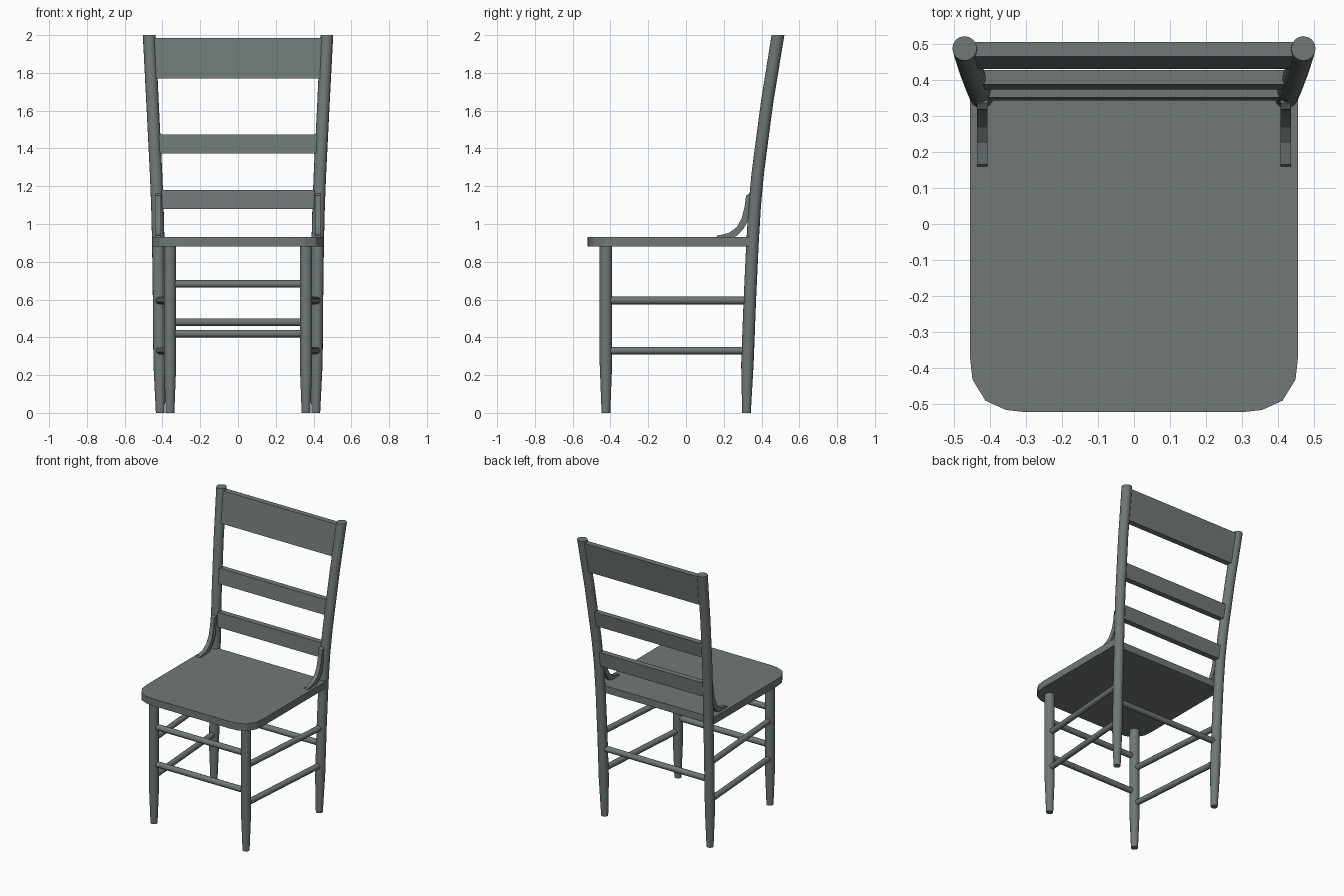
import bpy, bmesh, math
from mathutils import Vector

cube = bpy.data.objects.get("Cube")
if cube:
    bpy.data.objects.remove(cube, do_unlink=True)

COLOR = (0.16, 0.19, 0.183, 1)
paint = bpy.data.materials.new("grey_green_paint")
paint.use_nodes = True
paint.diffuse_color = COLOR
paint.node_tree.nodes["Principled BSDF"].inputs["Base Color"].default_value = COLOR


def finish(name, bm, smooth=False):
    bmesh.ops.recalc_face_normals(bm, faces=bm.faces)
    mesh = bpy.data.meshes.new(name)
    bm.to_mesh(mesh)
    bm.free()
    mesh.materials.append(paint)
    obj = bpy.data.objects.new(name, mesh)
    bpy.context.collection.objects.link(obj)
    if smooth:
        bpy.ops.object.select_all(action='DESELECT')
        bpy.context.view_layer.objects.active = obj
        obj.select_set(True)
        bpy.ops.object.shade_smooth_by_angle(angle=math.radians(40))
    return obj


def loft(name, rings, smooth=False):
    """Skin a closed solid through rings of equal point count."""
    bm = bmesh.new()
    loops = [[bm.verts.new(p) for p in ring] for ring in rings]
    n = len(loops[0])
    for a, b in zip(loops, loops[1:]):
        for i in range(n):
            j = (i + 1) % n
            bm.faces.new((a[i], a[j], b[j], b[i]))
    bm.faces.new(loops[0][::-1])
    bm.faces.new(loops[-1])
    return finish(name, bm, smooth)


def turned(name, stations, sides=16):
    """Upright turned part from (x, y, z, radius) stations."""
    angles = [math.tau * i / sides for i in range(sides)]
    loft(name, [[(x + r * math.cos(a), y + r * math.sin(a), z) for a in angles]
                for x, y, z, r in stations], True)


def rung(name, start, end, radius=0.02, sides=12):
    a, b = Vector(start), Vector(end)
    turn = (b - a).to_track_quat('Z', 'Y')
    ring = [turn @ Vector((radius * math.cos(math.tau * i / sides),
                           radius * math.sin(math.tau * i / sides), 0)) for i in range(sides)]
    loft(name, [[a + p for p in ring], [b + p for p in ring]], True)


# Centre line of the left back post: x, y, z, radius
POST = [(0.412, 0.32, 0, 0.023), (0.415, 0.325, 0.26, 0.033), (0.418, 0.338, 0.6, 0.033),
        (0.422, 0.352, 0.9, 0.033), (0.427, 0.364, 1.1, 0.033), (0.434, 0.38, 1.27, 0.033),
        (0.442, 0.401, 1.43, 0.033), (0.453, 0.43, 1.65, 0.033), (0.47, 0.487, 2.0, 0.034)]


def post_at(z):
    for p, q in zip(POST, POST[1:]):
        if p[2] <= z <= q[2]:
            t = (z - p[2]) / (q[2] - p[2])
            return p[0] + t * (q[0] - p[0]), p[1] + t * (q[1] - p[1])


# Seat board with rounded front corners
half = [(0.30, -0.522), (0.355, -0.516), (0.412, -0.49), (0.448, -0.432), (0.455, -0.37), (0.455, 0.345)]
outline = half + [(-x, y) for x, y in reversed(half)]
loft("seat", [[(x, y, z) for x, y in outline] for z in (0.88, 0.93)])

# Bracket profile in y, z
BRACKET = [(0.158, 0.928), (0.165, 0.938), (0.225, 0.952), (0.268, 0.982), (0.295, 1.03),
           (0.31, 1.09), (0.318, 1.15), (0.335, 1.162), (0.36, 1.15), (0.355, 1.04),
           (0.33, 1.02), (0.305, 0.975), (0.27, 0.937), (0.24, 0.928)]
FRONT_X, FRONT_Y = 0.36, -0.424

for side, s in (("left", 1), ("right", -1)):
    turned(side + "_back_post", [(s * x, y, z, r) for x, y, z, r in POST])
    turned(side + "_front_leg", [(s * FRONT_X, FRONT_Y, z, r)
                                 for z, r in ((0, 0.023), (0.26, 0.033), (0.89, 0.033))])
    loft(side + "_bracket", [[(s * x, y, z) for y, z in BRACKET] for x in (0.407, 0.436)])
    for label, z in (("upper", 0.595), ("lower", 0.33)):
        px, py = post_at(z)
        rung(f"{side}_{label}_side_rung", (s * FRONT_X, FRONT_Y, z), (s * px, py, z))

# Front and back rungs
for label, z in (("upper", 0.683), ("lower", 0.42)):
    rung(label + "_front_rung", (-FRONT_X, FRONT_Y, z), (FRONT_X, FRONT_Y, z))
px, py = post_at(0.48)
rung("back_rung", (-px, py, 0.48), (px, py, 0.48))

# Back slats leaning with the posts
for label, low, high in (("lower", 1.08, 1.18), ("middle", 1.372, 1.475), ("top", 1.77, 1.985)):
    rings = []
    for z in (low, high):
        x, y = post_at(z)
        rings.append([(-x, y - 0.02, z), (x, y - 0.02, z), (x, y + 0.02, z), (-x, y + 0.02, z)])
    loft(label + "_slat", rings)
